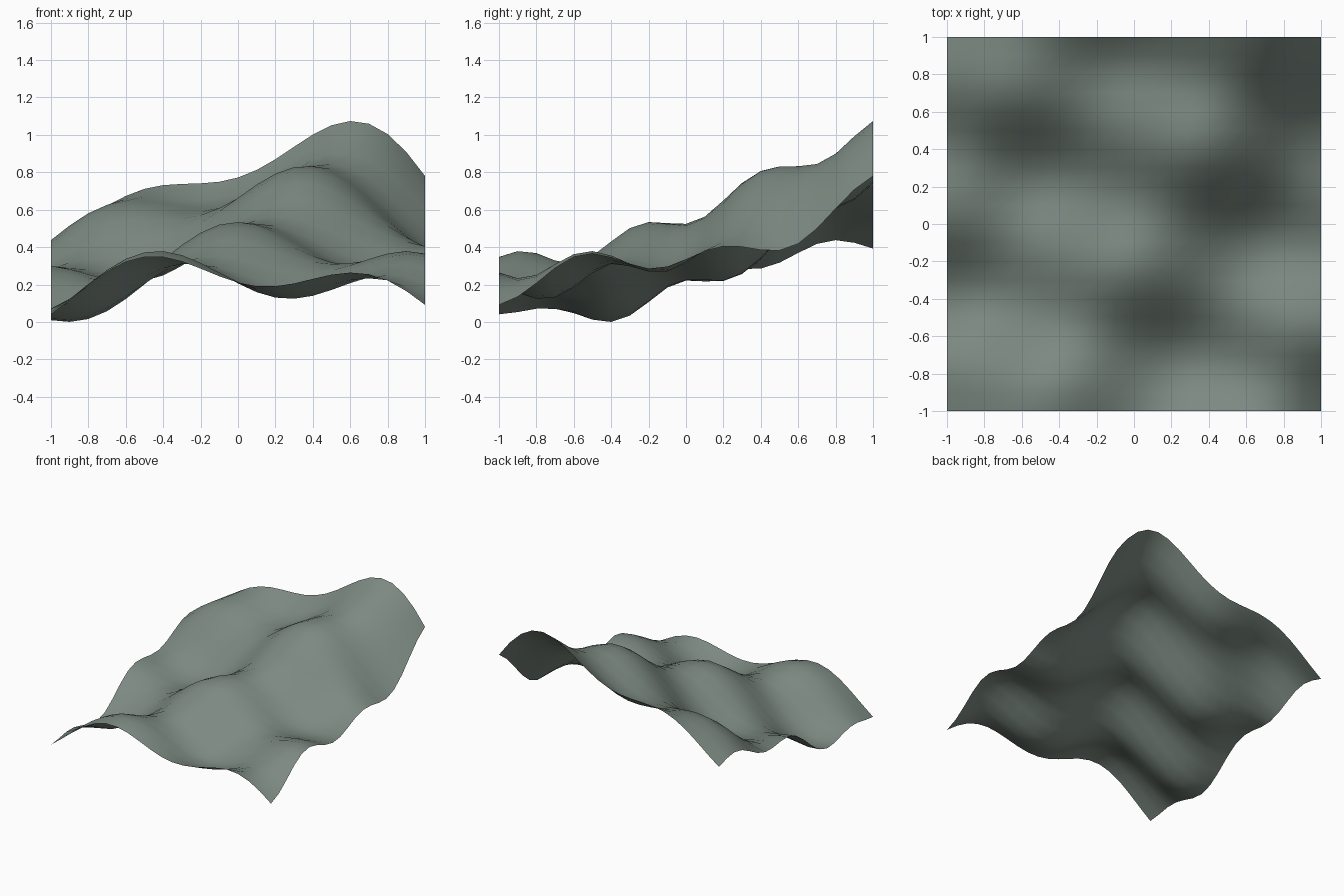
import bpy
import bmesh
from math import cos

if "Cube" in bpy.data.objects:
    bpy.data.objects.remove(bpy.data.objects["Cube"], do_unlink=True)

CELLS = 20


def hillside(x, y):
    """Broad slope: rises to the back, domed across its width."""
    centre = 0.455 + 0.325 * y + 0.12 * y * y
    tilt = 0.1 + 0.075 * y - 0.04 * y * y
    dome = 0.19 + 0.095 * y + 0.025 * y * y
    skew = 0.1 + 0.1 * y
    return centre + tilt * x - dome * x * x + skew * (x - x ** 3)


def height(x, y):
    """Slope plus long diagonal ridges and shorter cross ripples."""
    ridges = 0.1 * cos(4.9 * (x - 0.62 * y - 0.08))
    ripples = 0.055 * cos(8.3 * (y - 0.03) + 2.45 * (x + 1))
    return hillside(x, y) + ridges + ripples


# Ground colour
ground = bpy.data.materials.new("grey_green_ground")
ground.use_nodes = True
colour = (0.2, 0.25, 0.22, 1)
ground.diffuse_color = colour
shader = next(n for n in ground.node_tree.nodes if n.type == "BSDF_PRINCIPLED")
shader.inputs["Base Color"].default_value = colour
shader.inputs["Roughness"].default_value = 0.9

# Terrain sheet: a grid lifted by the height rule, lowest point on the floor
bm = bmesh.new()
bmesh.ops.create_grid(bm, x_segments=CELLS, y_segments=CELLS, size=1)
for v in bm.verts:
    v.co.z = height(v.co.x, v.co.y)
lowest = min(v.co.z for v in bm.verts)
for v in bm.verts:
    v.co.z -= lowest
for f in bm.faces:
    f.smooth = True
bm.normal_update()

mesh = bpy.data.meshes.new("rolling_terrain")
bm.to_mesh(mesh)
bm.free()
mesh.materials.append(ground)
terrain = bpy.data.objects.new("rolling_terrain", mesh)
bpy.context.collection.objects.link(terrain)
